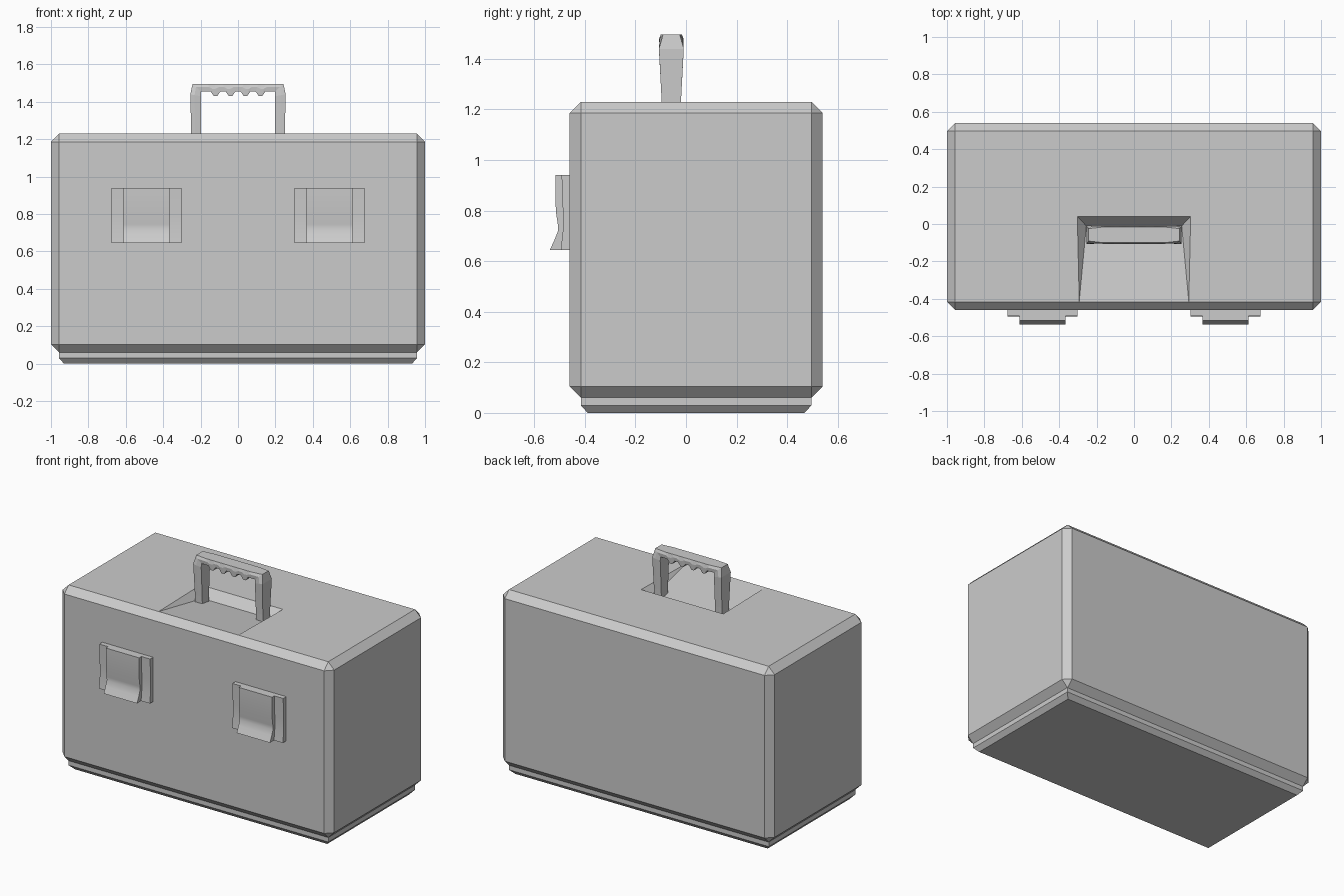
import bpy, bmesh, math
from mathutils import Matrix

if "Cube" in bpy.data.objects:
    bpy.data.objects.remove(bpy.data.objects["Cube"])


def finish(name, bm):
    bmesh.ops.recalc_face_normals(bm, faces=bm.faces[:])
    me = bpy.data.meshes.new(name)
    bm.to_mesh(me)
    bm.free()
    ob = bpy.data.objects.new(name, me)
    bpy.context.collection.objects.link(ob)
    return ob


def loft(name, sections):
    """Skin closed sections with equal point counts and cap both ends."""
    bm = bmesh.new()
    rings = [[bm.verts.new(p) for p in s] for s in sections]
    for a, b in zip(rings, rings[1:]):
        n = len(a)
        for i in range(n):
            j = (i + 1) % n
            bm.faces.new((a[i], a[j], b[j], b[i]))
    bm.faces.new(rings[0])
    bm.faces.new(rings[-1])
    return finish(name, bm)


# Case body: chamfered box with a sloping handle recess let into the top
TOP, BOTTOM, CH = 1.23, 0.06, 0.044
FRONT, BACK = -0.46, 0.54
bm = bmesh.new()
bmesh.ops.create_cube(bm, size=1, matrix=Matrix.Translation(
    (0, (FRONT + BACK) / 2, (TOP + BOTTOM) / 2)) @ Matrix.Diagonal((2, BACK - FRONT, TOP - BOTTOM, 1)))
bmesh.ops.bevel(bm, geom=bm.edges[:], offset=CH, segments=1, affect='EDGES', profile=0.5)
bm.normal_update()
top = max(bm.faces, key=lambda f: f.calc_center_median().z)
corner = {(v.co.x > 0, v.co.y > 0): v for v in top.verts}
bmesh.ops.delete(bm, geom=[top], context='FACES_ONLY')
y0 = FRONT + CH
rim_f = [bm.verts.new((s * 0.293, y0, TOP)) for s in (-1, 1)]
rim_b = [bm.verts.new((s * 0.303, 0.04, TOP)) for s in (-1, 1)]
low = [bm.verts.new((s * 0.255, -0.01, TOP - 0.058)) for s in (-1, 1)]
fl, fr = corner[(False, False)], corner[(True, False)]
bl, br = corner[(False, True)], corner[(True, True)]
for face in ((fl, rim_f[0], rim_b[0], bl), (rim_f[1], fr, br, rim_b[1]),
             (rim_b[0], rim_b[1], br, bl),
             (rim_f[0], rim_f[1], low[1], low[0]),
             (low[0], low[1], rim_b[1], rim_b[0]),
             (rim_f[0], low[0], rim_b[0]), (rim_f[1], rim_b[1], low[1])):
    f = bm.faces.new(face)
    f.normal_update()
    if f.normal.z < 0:
        f.normal_flip()
me = bpy.data.meshes.new("case_body")
bm.to_mesh(me)
bm.free()
bpy.context.collection.objects.link(bpy.data.objects.new("case_body", me))


# Base plinth, tapered at the bottom
def rect(inset, z):
    x, ya, yb = 0.957 - inset, -0.416 + inset, 0.496 - inset
    return [(-x, ya, z), (x, ya, z), (x, yb, z), (-x, yb, z)]


loft("base", [rect(0.027, 0), rect(0, 0.03), rect(0, 0.065)])

# Handle: arch swept from one leg to the other, with finger ridges below the grip
HY = -0.058
path = [((-0.25, 1.16), (-0.198, 1.16), 0.036, 1),
        ((-0.25, 1.23), (-0.198, 1.23), 0.038, 1),
        ((-0.255, 1.44), (-0.198, 1.43), 0.049, 1),
        ((-0.243, 1.496), (-0.198, 1.455), 0.046, 0.72)]
for c in (-0.12, -0.04):
    for dx, z in ((-0.026, 1.455), (-0.009, 1.431), (0.009, 1.431), (0.026, 1.455)):
        path.append(((c + dx - 0.015, 1.496), (c + dx, z), 0.048, 0.88))
path += [((-o[0], o[1]), (-i[0], i[1]), d, t) for o, i, d, t in reversed(path)]
sections = []
for o, i, d, t in path:
    mx, mz = o[0] * 0.6 + i[0] * 0.4, o[1] * 0.6 + i[1] * 0.4
    sections.append([(o[0], HY - d * t, o[1]), (mx, HY - d, mz), (i[0], HY - d * 0.95, i[1]),
                     (i[0], HY + d * 0.95, i[1]), (mx, HY + d, mz), (o[0], HY + d * t, o[1])])
loft("handle", sections)

# Latches: a thin back plate with a curved clasp over its middle
plate = [(-0.45, 0.645), (-0.495, 0.645), (-0.487, 0.72), (-0.487, 0.80), (-0.492, 0.94), (-0.45, 0.94)]
clasp = [(-0.45, 0.645), (-0.538, 0.645), (-0.520, 0.685), (-0.506, 0.72), (-0.507, 0.745),
         (-0.515, 0.80), (-0.516, 0.94), (-0.45, 0.94)]
for side, s in (("left", -1), ("right", 1)):
    for part, prof, xa, xb in (("latch_plate", plate, 0.303, 0.677), ("latch_clasp", clasp, 0.367, 0.612)):
        ob = loft(f"{side}_{part}", [[(s * x, y, z) for y, z in prof] for x in (xa, xb)])
        bpy.ops.object.select_all(action='DESELECT')
        ob.select_set(True)
        bpy.context.view_layer.objects.active = ob
        bpy.ops.object.shade_smooth_by_angle(angle=math.radians(35))
